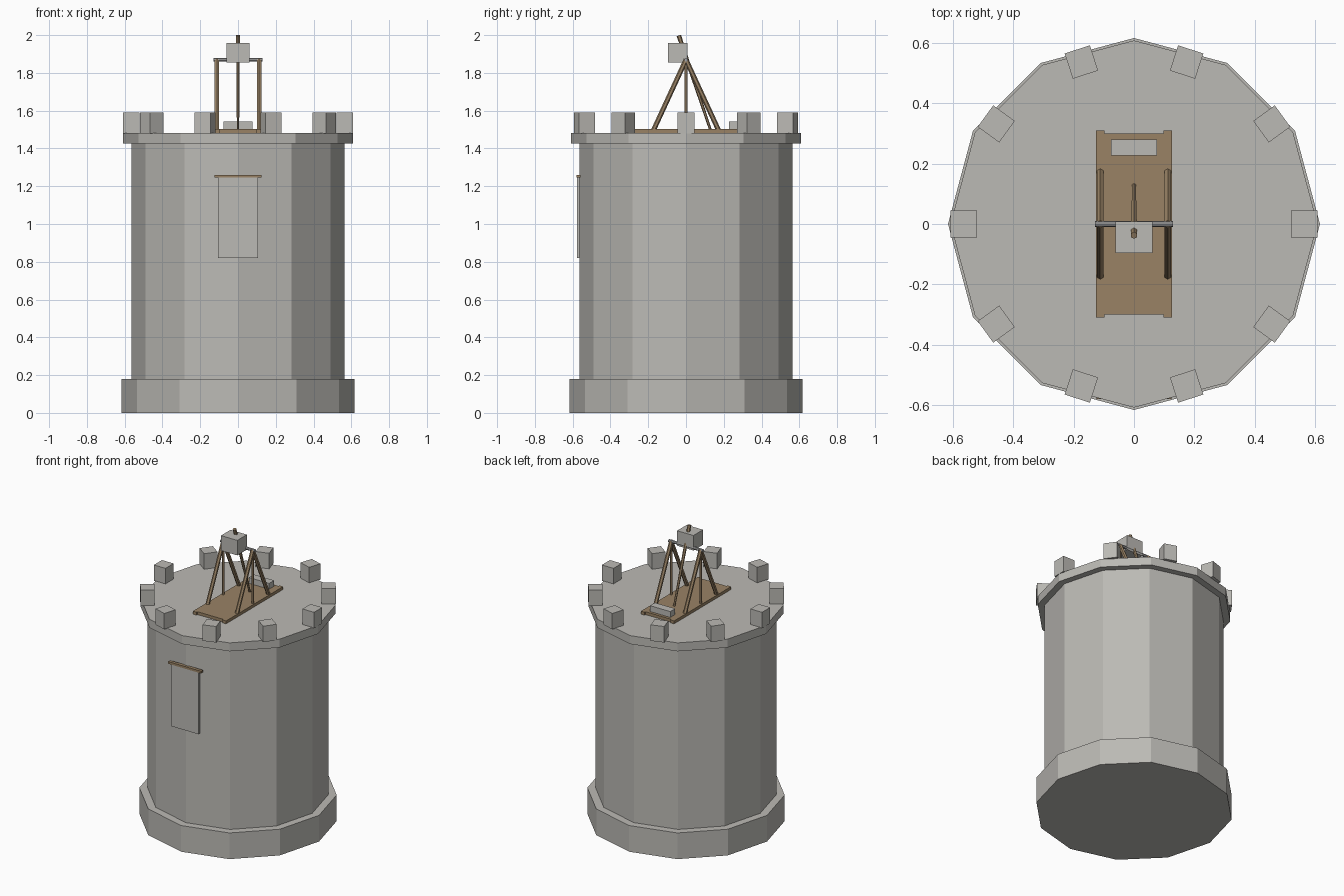
import bpy, math
from mathutils import Vector, Matrix

if "Cube" in bpy.data.objects:
    bpy.data.objects.remove(bpy.data.objects["Cube"])


def material(name, rgb):
    m = bpy.data.materials.new(name)
    m.diffuse_color = (*rgb, 1)
    m.use_nodes = True
    m.node_tree.nodes["Principled BSDF"].inputs["Base Color"].default_value = m.diffuse_color
    return m


STONE = material("stone grey", (0.50, 0.49, 0.46))
WOOD = material("wood brown", (0.32, 0.225, 0.13))
IRON = material("iron grey", (0.40, 0.40, 0.40))


def box(name, lo, hi, mat, turn=0):
    """Box between two corners, optionally turned about the tower axis."""
    bpy.ops.mesh.primitive_cube_add(size=1)
    o = bpy.context.object
    lo, hi = Vector(lo), Vector(hi)
    o.data.transform(Matrix.Rotation(turn, 4, 'Z') @ Matrix.Translation((lo + hi) / 2)
                     @ Matrix.Diagonal((*(hi - lo), 1)))
    o.name = name
    o.data.materials.append(mat)
    return o


def beam(name, a, b, r1, r2, mat, sides=6):
    """Tapered prism from point a to point b."""
    a, b = Vector(a), Vector(b)
    d = b - a
    bpy.ops.mesh.primitive_cone_add(vertices=sides, radius1=r1, radius2=r2, depth=d.length)
    o = bpy.context.object
    o.data.transform(Matrix.Translation((a + b) / 2) @ d.to_track_quat('Z', 'Y').to_matrix().to_4x4())
    o.name = name
    o.data.materials.append(mat)
    return o


# Twelve-sided tower
for name, z0, z1, r in (("tower_base", 0, 0.18, 0.617),
                        ("tower_shaft", 0.18, 1.425, 0.565),
                        ("tower_cap", 1.425, 1.483, 0.609)):
    beam(name, (0, 0, z0), (0, 0, z1), r, r, STONE, 12)

# Ten battlement blocks
for i in range(10):
    box(f"battlement_{i}", (0.521, -0.044, 1.48), (0.609, 0.044, 1.59), STONE, i * math.pi / 5)

# Hanging panel and its rail on the front
box("front_panel", (-0.105, -0.577, 0.82), (0.105, -0.563, 1.247), STONE)
box("panel_rail", (-0.125, -0.58, 1.245), (0.125, -0.558, 1.26), WOOD)

# Catapult deck
box("deck", (-0.098, -0.30, 1.48), (0.098, 0.30, 1.503), WOOD)
box("deck_stone", (-0.077, 0.227, 1.50), (0.077, 0.281, 1.543), STONE)

# Side rails, slanted legs and upright posts
for s, side in ((-1, "left"), (1, "right")):
    x = s * 0.112
    box(side + "_rail", (x - 0.014, -0.31, 1.48), (x + 0.014, 0.31, 1.503), WOOD)
    for t, end in ((-1, "front"), (1, "back")):
        beam(f"{side}_{end}_leg", (x, t * 0.173, 1.495), (x, 0, 1.87), 0.013, 0.013, WOOD)
    beam(side + "_post", (x, 0, 1.495), (x, 0, 1.865), 0.008, 0.008, WOOD)

# Axle, throwing arm and counterweight
beam("axle", (-0.13, 0, 1.869), (0.13, 0, 1.869), 0.010, 0.010, IRON, 8)
beam("throwing_arm", (0, 0.128, 1.502), (0, -0.038, 1.998), 0.007, 0.012, WOOD)
box("counterweight", (-0.062, -0.096, 1.855), (0.062, 0.008, 1.958), STONE)
